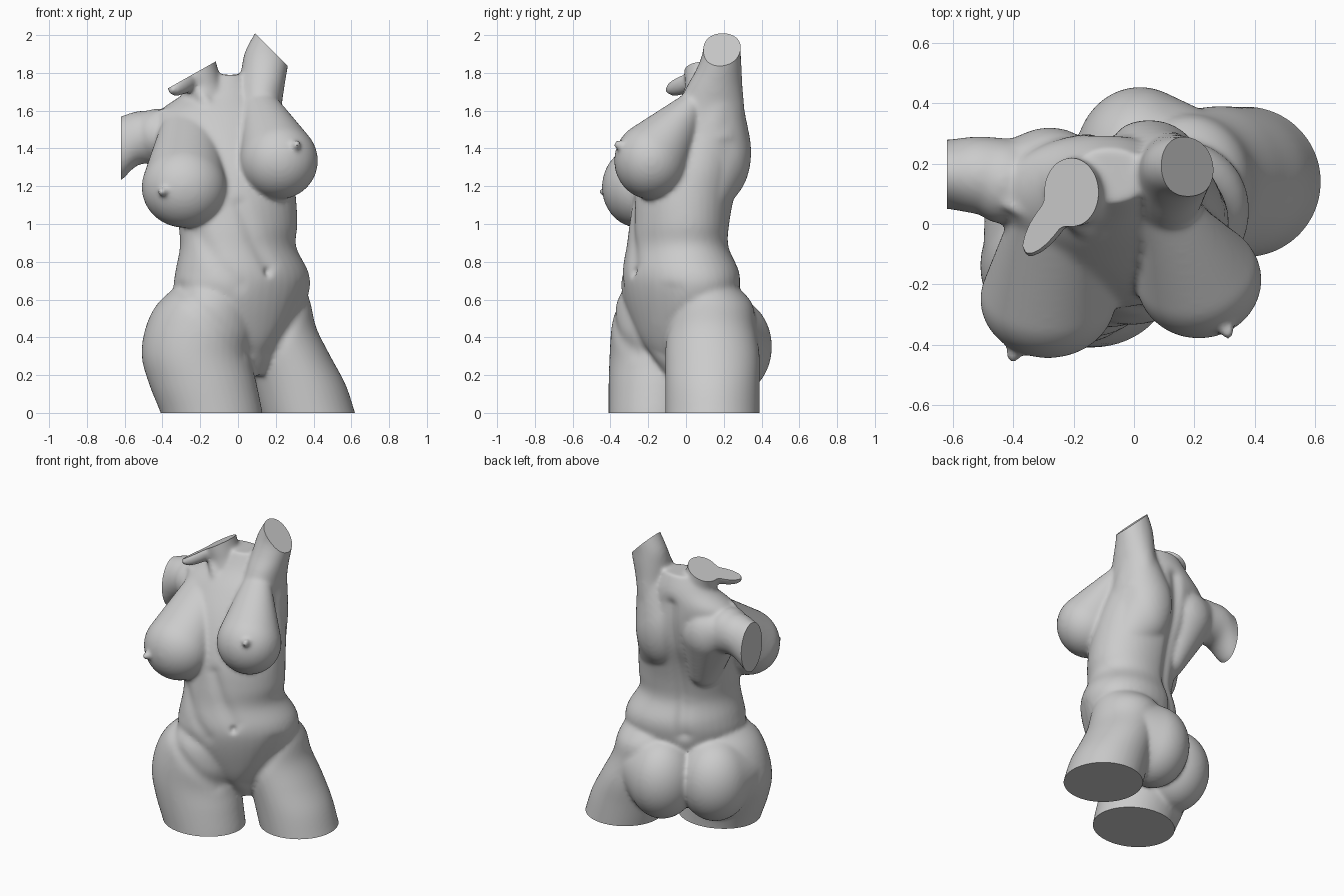
import bpy, bmesh, math
from mathutils import Vector, Euler

cube = bpy.data.objects.get("Cube")
if cube:
    bpy.data.objects.remove(cube, do_unlink=True)

stone = bpy.data.materials.new("grey_stone")
stone.use_nodes = True
stone.diffuse_color = (0.6, 0.6, 0.6, 1)
bsdf = stone.node_tree.nodes["Principled BSDF"]
bsdf.inputs["Base Color"].default_value = (0.6, 0.6, 0.6, 1)
bsdf.inputs["Roughness"].default_value = 0.7

bm = bmesh.new()


def spline(rows, steps=5):
    """Catmull-Rom interpolation of section rows."""
    out = []
    for i in range(len(rows) - 1):
        p0, p1, p2, p3 = (rows[max(0, min(len(rows) - 1, i + k))] for k in (-1, 0, 1, 2))
        for s in range(steps):
            t = s / steps
            out.append([0.5 * (2 * b + (c - a) * t + (2 * a - 5 * b + 4 * c - d) * t * t
                               + (3 * b - a - 3 * c + d) * t ** 3)
                        for a, b, c, d in zip(p0, p1, p2, p3)])
    out.append(list(rows[-1]))
    return out


def loft(rows, along_x=False, n=40):
    """Skin ellipses: (position on axis, centre u, centre v, radius u, radius v, turn)."""
    rings = []
    for h, cu, cv, ru, rv, turn in spline(rows):
        ca, sa = math.cos(math.radians(turn)), math.sin(math.radians(turn))
        ring = []
        for k in range(n):
            a = 2 * math.pi * k / n
            u, v = ru * math.cos(a), rv * math.sin(a)
            u, v = cu + u * ca - v * sa, cv + u * sa + v * ca
            ring.append(bm.verts.new((h, u, v) if along_x else (u, v, h)))
        rings.append(ring)
    faces = [bm.faces.new(rings[0][::-1]), bm.faces.new(rings[-1])]
    for r0, r1 in zip(rings, rings[1:]):
        for k in range(n):
            j = (k + 1) % n
            faces.append(bm.faces.new((r0[k], r0[j], r1[j], r1[k])))
    bmesh.ops.recalc_face_normals(bm, faces=faces)


def blob(centre, radii, rot=(0, 0, 0)):
    """Ellipsoid."""
    e = Euler([math.radians(a) for a in rot]).to_matrix()
    made = bmesh.ops.create_uvsphere(bm, u_segments=48, v_segments=28, radius=1)
    for v in made["verts"]:
        v.co = e @ Vector([a * b for a, b in zip(v.co, radii)]) + Vector(centre)


def mass(*balls):
    """Muscle or flesh stretched over several ellipsoids (their convex hull)."""
    tmp = bmesh.new()
    count = 900
    for centre, radii in balls:
        for k in range(count):
            z = 1 - 2 * (k + 0.5) / count
            r, a = math.sqrt(1 - z * z), k * 2.399963
            unit = (r * math.cos(a), r * math.sin(a), z)
            tmp.verts.new([c + s * u for c, s, u in zip(centre, radii, unit)])
    bmesh.ops.convex_hull(tmp, input=tmp.verts[:])
    copies = {v: bm.verts.new(v.co) for v in tmp.verts if v.link_faces}
    made = [bm.faces.new([copies[v] for v in f.verts]) for f in tmp.faces]
    bmesh.ops.recalc_face_normals(bm, faces=made)
    tmp.free()


def strand(a, b, r):
    """Thin muscle between two points."""
    a, b = Vector(a), Vector(b)
    q = (b - a).to_track_quat('Z', 'Y').to_euler()
    blob((a + b) / 2, (r, r, (b - a).length / 2), [math.degrees(k) for k in q])


# trunk, twisting from the hips to the shoulders
loft([(0.20, 0.06, -0.01, 0.07, 0.10, 30), (0.35, 0.03, -0.02, 0.21, 0.20, 30),
      (0.50, 0.02, -0.03, 0.32, 0.25, 30), (0.65, 0.02, -0.03, 0.38, 0.285, 30),
      (0.75, 0.02, -0.03, 0.37, 0.288, 30), (0.88, 0.0, -0.045, 0.32, 0.255, 27),
      (1.00, 0.0, -0.035, 0.322, 0.255, 20), (1.15, -0.01, -0.01, 0.32, 0.262, 15),
      (1.30, -0.04, 0.03, 0.33, 0.262, 10), (1.45, -0.08, 0.07, 0.33, 0.235, 5),
      (1.58, -0.11, 0.11, 0.32, 0.19, 0), (1.69, -0.09, 0.15, 0.20, 0.14, 0),
      (1.79, -0.08, 0.16, 0.13, 0.09, 0)])
# raised left arm
loft([(1.45, 0.10, 0.13, 0.15, 0.18, 0), (1.60, 0.11, 0.13, 0.122, 0.18, 0),
      (1.72, 0.125, 0.15, 0.12, 0.15, 0), (1.82, 0.14, 0.175, 0.122, 0.12, 0),
      (1.92, 0.16, 0.19, 0.12, 0.10, 0), (2.05, 0.22, 0.195, 0.107, 0.10, 0)])
# lowered right arm and shoulder
loft([(-0.28, 0.14, 1.42, 0.13, 0.16, 0), (-0.50, 0.16, 1.46, 0.13, 0.14, 0),
      (-0.62, 0.165, 1.40, 0.115, 0.17, 0), (-0.72, 0.165, 1.36, 0.11, 0.18, 0)], True)
blob((-0.43, 0.14, 1.47), (0.13, 0.14, 0.14))
# neck with its broken edge
loft([(1.60, -0.15, 0.11, 0.14, 0.13, 0), (1.72, -0.18, 0.11, 0.11, 0.115, 0),
      (1.80, -0.205, 0.105, 0.105, 0.115, 0), (1.97, -0.25, 0.105, 0.105, 0.115, 0)])
strand((-0.20, 0.12, 1.80), (-0.36, -0.105, 1.70), 0.055)
strand((-0.24, 0.06, 1.78), (-0.11, -0.05, 1.52), 0.04)
# collar bone
strand((-0.13, -0.03, 1.57), (-0.44, 0.07, 1.59), 0.035)
# back muscles
mass(((-0.28, 0.21, 1.42), (0.15, 0.11, 0.16)), ((-0.21, 0.08, 1.12), (0.10, 0.13, 0.12)),
     ((-0.42, 0.16, 1.47), (0.10, 0.11, 0.11)))
mass(((0.05, 0.195, 1.38), (0.17, 0.15, 0.26)), ((0.11, 0.165, 1.66), (0.12, 0.13, 0.14)),
     ((0.15, 0.06, 1.10), (0.13, 0.14, 0.12)))
# breasts
mass(((0.215, -0.185, 1.335), (0.208, 0.195, 0.205)), ((0.13, 0.02, 1.62), (0.10, 0.08, 0.07)))
blob((0.31, -0.355, 1.42), (0.025, 0.03, 0.025))
mass(((-0.285, -0.25, 1.195), (0.225, 0.195, 0.215)), ((-0.26, 0.02, 1.51), (0.15, 0.10, 0.09)))
blob((-0.40, -0.432, 1.17), (0.025, 0.03, 0.025))
# thighs
loft([(-0.10, -0.12, -0.17, 0.26, 0.24, 0), (0.0, -0.14, -0.17, 0.27, 0.24, 0),
      (0.15, -0.185, -0.16, 0.285, 0.25, 0), (0.30, -0.22, -0.14, 0.29, 0.265, 0),
      (0.45, -0.20, -0.13, 0.29, 0.265, 0), (0.58, -0.17, -0.12, 0.255, 0.25, 0),
      (0.69, -0.13, -0.12, 0.17, 0.19, 0)])
loft([(-0.10, 0.40, 0.14, 0.25, 0.25, 0), (0.0, 0.37, 0.14, 0.25, 0.25, 0),
      (0.15, 0.325, 0.14, 0.245, 0.25, 0), (0.30, 0.265, 0.14, 0.225, 0.25, 0),
      (0.45, 0.20, 0.13, 0.215, 0.24, 0), (0.58, 0.17, 0.12, 0.215, 0.23, 0),
      (0.68, 0.15, 0.08, 0.20, 0.18, 0)])
# buttocks running into the hips
mass(((0.02, 0.22, 0.35), (0.215, 0.235, 0.27)), ((0.20, 0.14, 0.40), (0.21, 0.23, 0.22)),
     ((0.14, 0.14, 0.54), (0.20, 0.18, 0.12)))
mass(((-0.27, 0.06, 0.35), (0.225, 0.235, 0.27)), ((-0.23, -0.08, 0.38), (0.27, 0.24, 0.22)),
     ((-0.18, -0.02, 0.54), (0.20, 0.18, 0.12)))

mesh = bpy.data.meshes.new("torso")
bm.to_mesh(mesh)
bm.free()
torso = bpy.data.objects.new("torso", mesh)
bpy.context.collection.objects.link(torso)
bpy.ops.object.select_all(action='DESELECT')
bpy.context.view_layer.objects.active = torso
torso.select_set(True)

# fuse the masses into one skin
fuse = torso.modifiers.new("fuse", 'REMESH')
fuse.mode = 'VOXEL'
fuse.voxel_size = 0.012
soften = torso.modifiers.new("soften", 'SMOOTH')
soften.factor = 0.5
soften.iterations = 12
for name in ("fuse", "soften"):
    bpy.ops.object.modifier_apply(modifier=name)

bm = bmesh.new()
bm.from_mesh(torso.data)
bm.normal_update()

# carved grooves: side (-1 front, 1 back), width, depth, (x, z) path
grooves = [
    (1, 0.04, 0.02, [(-0.09, 1.6), (-0.10, 1.35), (-0.10, 1.1), (-0.10, 0.9), (-0.13, 0.68)]),
    (-1, 0.04, 0.012, [(0.01, 1.1), (0.08, 0.92), (0.16, 0.78)]),
    (-1, 0.018, 0.016, [(0.16, 0.74), (0.16, 0.75)]),
    (-1, 0.04, 0.010, [(-0.31, 0.66), (-0.08, 0.44), (0.04, 0.32)]),
    (-1, 0.04, 0.010, [(0.36, 0.65), (0.26, 0.45), (0.17, 0.32)]),
    (-1, 0.045, 0.009, [(-0.20, 0.93), (-0.10, 0.78), (0.0, 0.68)]),
]
shifts = []
for v in bm.verts:
    p, amount = Vector((v.co.x, v.co.z)), 0.0
    for side, width, depth, path in grooves:
        facing = v.normal.y * side
        if facing < 0.1:
            continue
        near = 9.0
        for a, b in zip(path, path[1:]):
            a, b = Vector(a), Vector(b)
            t = max(0, min(1, (p - a).dot(b - a) / (b - a).length_squared))
            near = min(near, (p - a - (b - a) * t).length)
        amount += depth * math.exp(-(near / width) ** 2) * min(1, (facing - 0.1) * 2.5)
    shifts.append(v.normal * -amount)
for v, s in zip(bm.verts, shifts):
    v.co += s


def cut(point, normal, inside):
    """Slice one limb flat and cap it."""
    faces = [f for f in bm.faces if inside(f.calc_center_median())]
    geom = set(faces)
    for f in faces:
        geom.update(f.verts)
        geom.update(f.edges)
    res = bmesh.ops.bisect_plane(bm, geom=list(geom), plane_co=point, plane_no=normal,
                                 clear_outer=True)
    edges = [g for g in res["geom_cut"] if isinstance(g, bmesh.types.BMEdge) and g.is_boundary]
    bmesh.ops.holes_fill(bm, edges=edges, sides=0)


# flat ends of the thighs, arms and neck
cut((0, 0, 0), (0, 0, -1), lambda c: c.z < 0.1)
cut((-0.62, 0, 0), (-1, 0, 0), lambda c: c.x < -0.55)
cut((0.19, 0, 1.91), (1, 0, 1), lambda c: c.x > 0.0 and c.z > 1.75)
cut((-0.11, 0, 1.865), (-0.49, 0, 0.87), lambda c: -0.45 < c.x < -0.02 and c.z > 1.6)

bmesh.ops.recalc_face_normals(bm, faces=bm.faces)
bm.to_mesh(torso.data)
bm.free()
torso.data.materials.clear()
torso.data.materials.append(stone)
bpy.ops.object.shade_smooth_by_angle(angle=math.radians(40))
